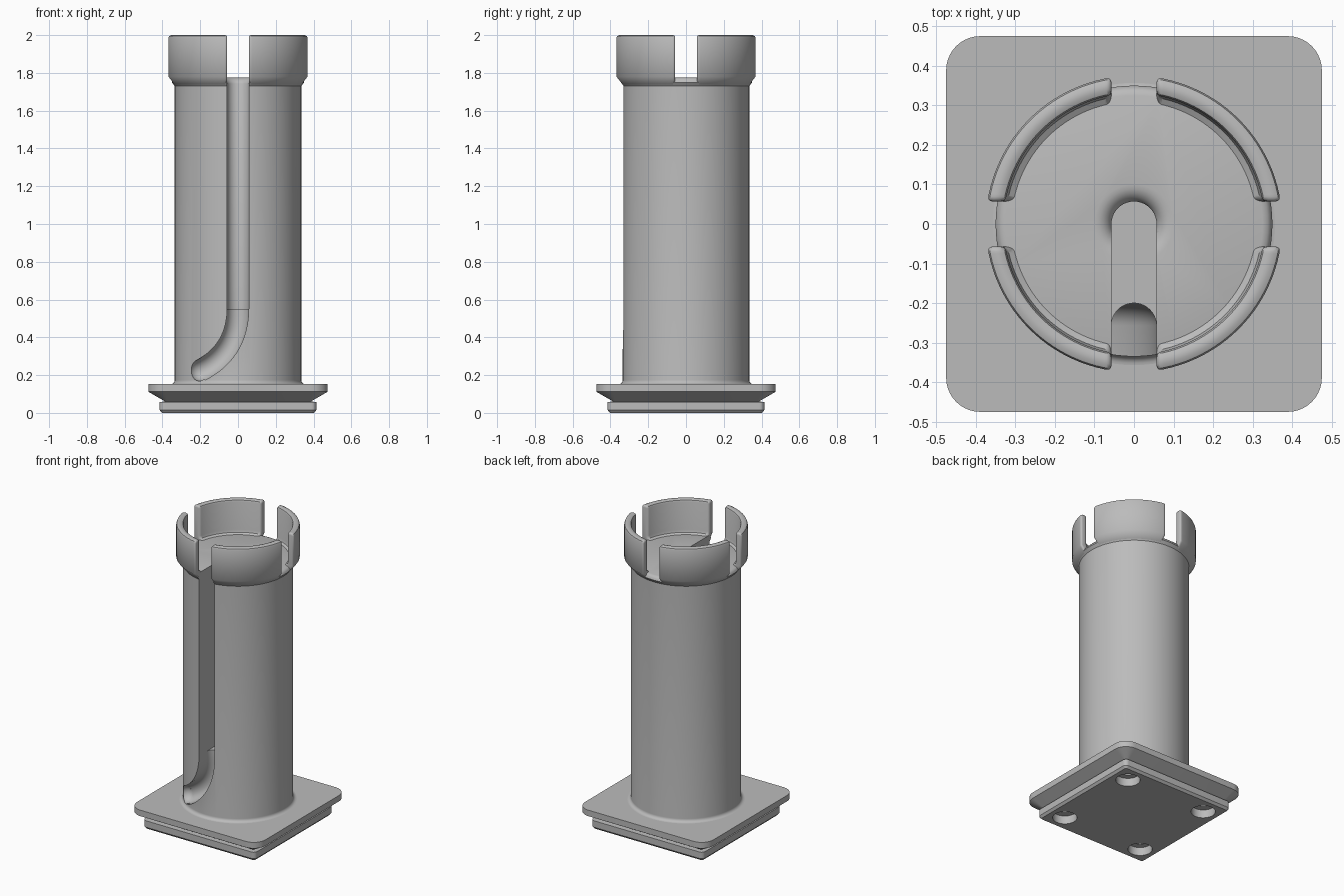
import bpy, bmesh, math
from mathutils import Vector

old = bpy.data.objects.get("Cube")
if old:
    bpy.data.objects.remove(old, do_unlink=True)

GREY = (0.5, 0.5, 0.5, 1)
mat = bpy.data.materials.new("plain grey")
mat.use_nodes = True
mat.diffuse_color = GREY
mat.node_tree.nodes["Principled BSDF"].inputs["Base Color"].default_value = GREY

SLOT = 0.057      # half width of every slot
FLOOR = 1.775     # height of the platform inside the crown


def skin(name, rings, closed_path=False):
    """Join equal rings of points into a solid; cap the ends of an open path."""
    bm = bmesh.new()
    rows = [[bm.verts.new(p) for p in ring] for ring in rings]
    n = len(rows[0])
    for a, b in zip(rows, rows[1:]):
        for i in range(n):
            j = (i + 1) % n
            bm.faces.new((a[i], a[j], b[j], b[i]))
    bm.faces.new(rows[0][::-1])
    bm.faces.new(rows[-1])
    bmesh.ops.recalc_face_normals(bm, faces=bm.faces)
    mesh = bpy.data.meshes.new(name)
    bm.to_mesh(mesh)
    bm.free()
    obj = bpy.data.objects.new(name, mesh)
    bpy.context.collection.objects.link(obj)
    mesh.materials.append(mat)
    return obj


def circle(r, z, n=96, x=0, y=0):
    return [(x + r * math.cos(2 * math.pi * i / n), y + r * math.sin(2 * math.pi * i / n), z)
            for i in range(n)]


def rounded_square(half, z, steps=10):
    r = max(0.008, half - 0.389)
    pts = []
    for q in range(4):
        turn = q * math.pi / 2
        c = (half - r) * math.sqrt(2)
        mid = turn + math.pi / 4
        for i in range(steps + 1):
            a = turn + i * math.pi / 2 / steps
            pts.append((c * math.cos(mid) + r * math.cos(a), c * math.sin(mid) + r * math.sin(a), z))
    return pts


def activate(obj):
    bpy.ops.object.select_all(action='DESELECT')
    obj.select_set(True)
    bpy.context.view_layer.objects.active = obj


def cut(obj, cutter):
    activate(obj)
    mod = obj.modifiers.new("cut", 'BOOLEAN')
    mod.operation = 'DIFFERENCE'
    mod.solver = 'EXACT'
    mod.object = cutter
    bpy.ops.object.modifier_apply(modifier=mod.name)
    bpy.data.objects.remove(cutter, do_unlink=True)


def smooth(obj, angle=32):
    activate(obj)
    bpy.ops.object.shade_smooth_by_angle(angle=math.radians(angle))


# Stepped square foot
foot_profile = [(0.402, 0), (0.415, 0.015), (0.415, 0.058), (0.385, 0.06),
                (0.475, 0.112), (0.475, 0.152)]
foot = skin("foot", [rounded_square(h, z) for h, z in foot_profile])

# Round recesses with narrower screw holes under the foot
for sx in (-1, 1):
    for sy in (-1, 1):
        x, y = sx * 0.298, sy * 0.298
        cut(foot, skin("recess_cutter", [circle(r, z, 32, x, y) for r, z in
                       ((0.074, -0.05), (0.074, 0.055), (0.034, 0.055), (0.034, 0.13))]))
smooth(foot)

# Column with a small fillet at the foot and a flared, eased top
fillet = [(0.357 - 0.022 * math.sin(a), 0.174 - 0.022 * math.cos(a))
          for a in (i * math.pi / 12 for i in range(7))]
top = [(0.335, 1.73), (0.35, 1.75), (0.346, 1.762), (0.338, 1.771), (0.325, FLOOR)]
column = skin("column", [circle(r, z) for r, z in [(0.357, 0.145)] + fillet + top])


def u_outline(centre_y, r=SLOT, n=20):
    """Across/outward points of a slot with a round inner end."""
    arc = [(r * math.cos(math.pi * i / n), centre_y + r * math.sin(math.pi * i / n))
           for i in range(n + 1)]
    return arc + [(-r, -0.5), (r, -0.5)]


# Tall front slot reaching the column's axis
cut(column, skin("slot_cutter", [[(x, y, z) for x, y in u_outline(0)] for z in (0.55, 1.9)]))

# Curved scoop leaving the slot and running out to the right
p = [Vector(v) for v in ((0, 0.56), (0, 0.36), (-0.11, 0.27), (-0.2, 0.225))]
rings = []
for i in range(21):
    t = i / 20
    s = 1 - t
    pos = s**3 * p[0] + 3 * s * s * t * p[1] + 3 * s * t * t * p[2] + t**3 * p[3]
    d = (s * s * (p[1] - p[0]) + 2 * s * t * (p[2] - p[1]) + t * t * (p[3] - p[2])).normalized()
    rings.append([(pos.x - d.y * u, y, pos.y + d.x * u) for u, y in u_outline(-0.257)])
cut(column, skin("scoop_cutter", rings))
ball = [(SLOT * math.sin(a), -SLOT * math.cos(a)) for a in (math.pi * i / 16 for i in range(1, 16))]
cut(column, skin("scoop_end_cutter", [circle(r, 0.225 + z, 32, -0.2, -0.257) for r, z in ball]))

# Eased rim around the slot's round end
rim = [(0.1 - 0.045 * math.sin(a), FLOOR - 0.045 * (1 - math.cos(a)))
       for a in (i * math.pi / 12 for i in range(6, -1, -1))]
cut(column, skin("rim_cutter", [circle(r, z, 48) for r, z in rim + [(0.1, 1.85)]]))
smooth(column)

# Crown of four curved walls, separated by parallel-sided slots
wall = [(0.31, 1.74), (0.335, 1.73), (0.375, 1.78), (0.375, 1.985), (0.371, 1.995), (0.36, 2.0),
        (0.345, 2.0), (0.334, 1.995), (0.33, 1.985), (0.33, 1.8), (0.325, 1.784), (0.31, FLOOR)]
for k, label in enumerate(("back_left", "back_right", "front_right", "front_left")):
    rings = []
    for i in range(25):
        ring = []
        for r, z in wall:
            gap = math.asin(SLOT / r)
            a = k * math.pi / 2 + gap + (math.pi / 2 - 2 * gap) * i / 24
            ring.append((r * math.cos(a), r * math.sin(a), z))
        rings.append(ring)
    piece = skin("crown_wall_" + label, rings)
    activate(piece)
    bev = piece.modifiers.new("soft ends", 'BEVEL')
    bev.width = 0.012
    bev.segments = 3
    bev.limit_method = 'ANGLE'
    bev.angle_limit = math.radians(65)
    bpy.ops.object.modifier_apply(modifier=bev.name)
    smooth(piece, 40)
